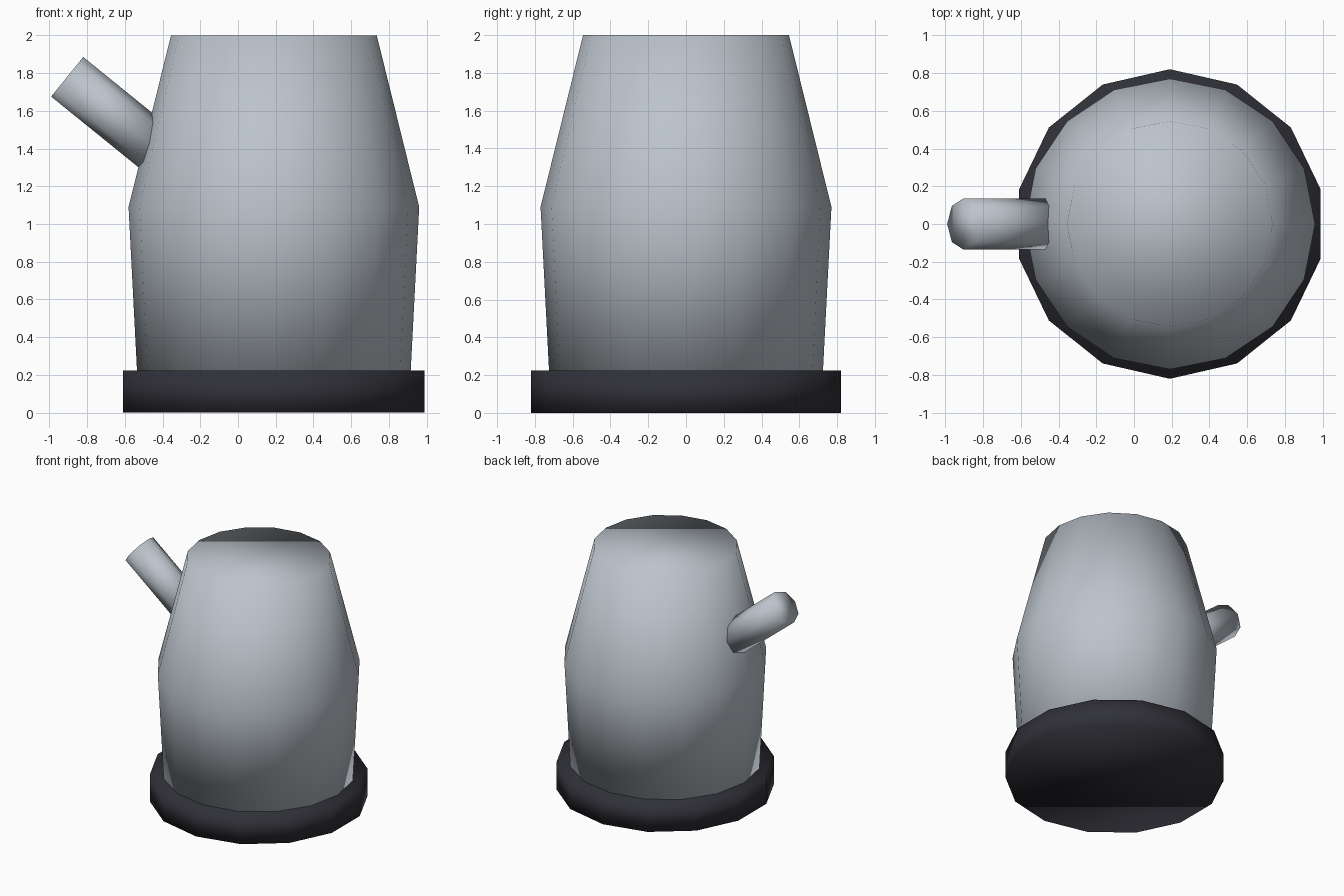
import bpy, bmesh, math
from mathutils import Matrix, Vector

cube = bpy.data.objects.get("Cube")
if cube:
    bpy.data.objects.remove(cube, do_unlink=True)


def material(name, rgb):
    mat = bpy.data.materials.new(name)
    mat.use_nodes = True
    mat.diffuse_color = (*rgb, 1)
    mat.node_tree.nodes["Principled BSDF"].inputs["Base Color"].default_value = (*rgb, 1)
    return mat


def turned(name, profile, sides, mat, matrix):
    """Closed, smooth shaded solid of (radius, height) rings about its local z."""
    bm = bmesh.new()
    rings = []
    for radius, height in profile:
        angles = [math.tau * i / sides + math.pi / 2 for i in range(sides)]
        rings.append([bm.verts.new((radius * math.cos(a), radius * math.sin(a), height))
                      for a in angles])
    for low, high in zip(rings, rings[1:]):
        for i in range(sides):
            j = (i + 1) % sides
            bm.faces.new((low[i], low[j], high[j], high[i]))
    bm.faces.new(rings[0][::-1])
    bm.faces.new(rings[-1])
    for face in bm.faces:
        face.smooth = True
    mesh = bpy.data.meshes.new(name)
    bm.to_mesh(mesh)
    bm.free()
    mesh.materials.append(mat)
    obj = bpy.data.objects.new(name, mesh)
    obj.matrix_world = matrix
    bpy.context.collection.objects.link(obj)
    return obj


steel = material("pale steel grey", (0.5, 0.55, 0.6))
charcoal = material("charcoal", (0.03, 0.03, 0.04))

centre = Matrix.Translation((0.19, 0, 0))

# Base plate and tapered body
turned("base", [(0.82, 0), (0.82, 0.225)], 14, charcoal, centre)
turned("body", [(0.725, 0.22), (0.77, 1.09), (0.545, 2)], 16, steel, centre)

# Slanted spout, its inner end buried in the body
tip = Vector((-0.905, 0, 1.78))
axis = Vector((-0.778, 0, 0.63)).normalized()
length = 0.64
tilt = Matrix.Rotation(math.atan2(axis.x, axis.z), 4, "Y")
turned("spout", [(0.135, 0), (0.135, length)], 8, steel,
       Matrix.Translation(tip - axis * length) @ tilt)
